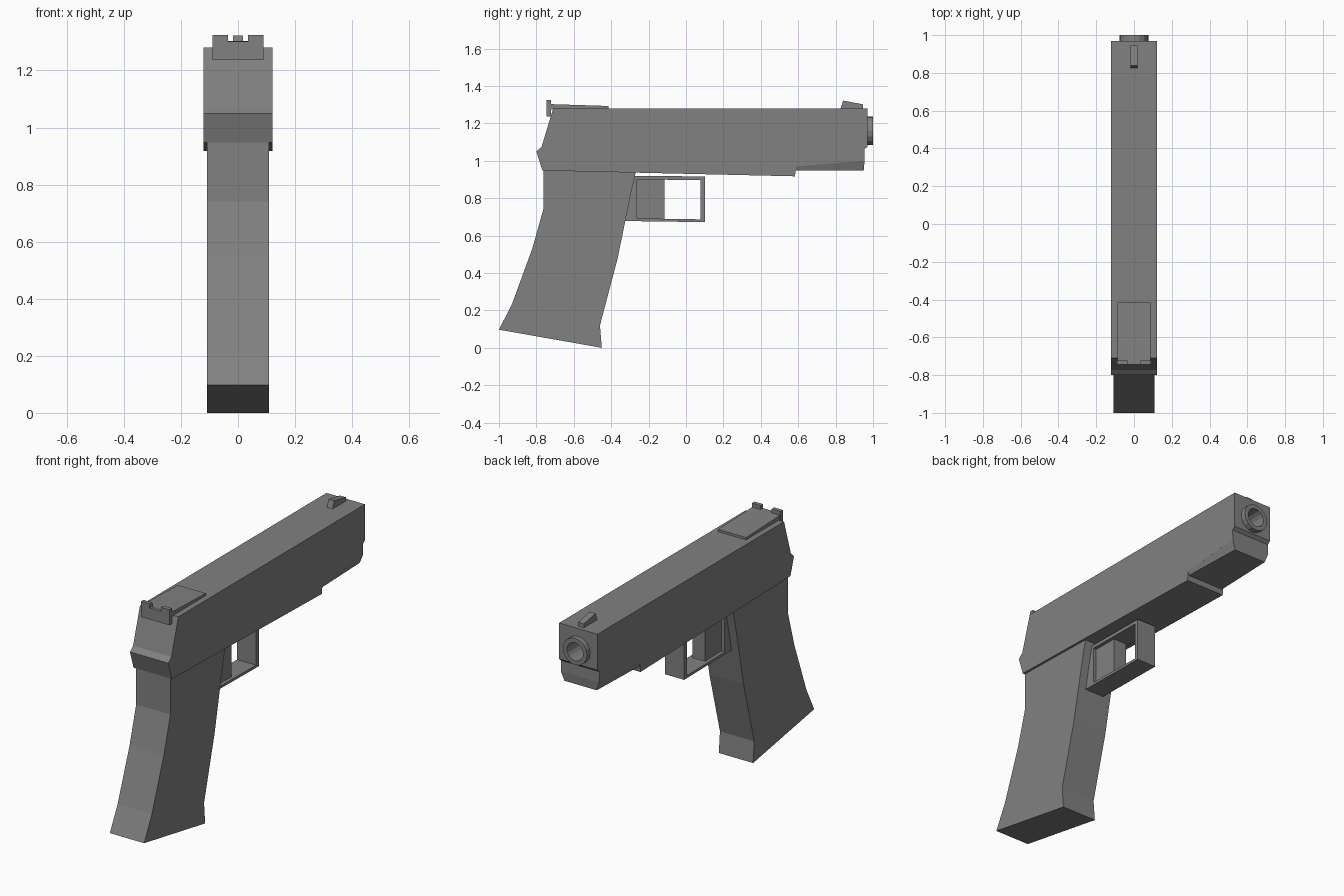
import bpy, bmesh
from math import cos, sin, pi

if "Cube" in bpy.data.objects:
    bpy.data.objects.remove(bpy.data.objects["Cube"])

dark = bpy.data.materials.new("dark_grey")
dark.diffuse_color = (0.22, 0.22, 0.22, 1)
dark.use_nodes = True
dark.node_tree.nodes["Principled BSDF"].inputs["Base Color"].default_value = dark.diffuse_color


def finish(bm, name):
    bmesh.ops.recalc_face_normals(bm, faces=bm.faces)
    mesh = bpy.data.meshes.new(name)
    bm.to_mesh(mesh)
    bm.free()
    mesh.materials.append(dark)
    obj = bpy.data.objects.new(name, mesh)
    bpy.context.collection.objects.link(obj)
    return obj


def prism(name, profile, half):
    """Side profile of (y, z) points, spanning -half..half; half may be per point."""
    bm = bmesh.new()
    halves = half if isinstance(half, list) else [half] * len(profile)
    left = [bm.verts.new((-h, y, z)) for (y, z), h in zip(profile, halves)]
    right = [bm.verts.new((h, y, z)) for (y, z), h in zip(profile, halves)]
    bm.faces.new(left)
    bm.faces.new(right[::-1])
    n = len(profile)
    for i in range(n):
        j = (i + 1) % n
        bm.faces.new((left[i], left[j], right[j], right[i]))
    return finish(bm, name)


def rings(name, loops):
    """Skin a closed chain of equally sized vertex loops."""
    bm = bmesh.new()
    vs = [[bm.verts.new(p) for p in loop] for loop in loops]
    n = len(vs[0])
    for a, b in zip(vs, vs[1:] + vs[:1]):
        for i in range(n):
            j = (i + 1) % n
            bm.faces.new((a[i], a[j], b[j], b[i]))
    return finish(bm, name)


def circle(r, y, n=16):
    return [(r * cos(2 * pi * i / n), y, 1.16 + r * sin(2 * pi * i / n)) for i in range(n)]


# Main upper body
body = prism("upper_body", [
    (-0.71, 1.28), (0.97, 1.28), (0.97, 1.075), (0.953, 1.06), (0.955, 1.0),
    (0.588, 0.97), (0.583, 0.917), (-0.768, 0.948), (-0.80, 1.05), (-0.772, 1.075)], 0.121)

# Tapered block under the front end
prism("front_underside", [(0.955, 1.0), (0.585, 0.97), (0.585, 0.948), (0.95, 0.948)],
      [0.121, 0.121, 0.114, 0.102])

# Handle
prism("grip", [
    (-0.763, 0.952), (-0.763, 0.74), (-0.822, 0.53), (-0.93, 0.235), (-1.0, 0.097),
    (-0.45, 0.0), (-0.46, 0.12), (-0.365, 0.48), (-0.30, 0.80), (-0.268, 0.942)], 0.108)

# Guard frame with a through opening
outer = [(-0.275, 0.92), (0.102, 0.916), (0.102, 0.672), (-0.33, 0.678)]
inner = [(-0.262, 0.90), (0.078, 0.897), (0.078, 0.687), (-0.262, 0.692)]
rings("trigger_guard", [[(x, y, z) for y, z in loop] for x, loop in
                        ((-0.06, outer), (0.06, outer), (0.06, inner), (-0.06, inner))])

# Trigger block
prism("trigger", [(-0.27, 0.905), (-0.115, 0.905), (-0.115, 0.685), (-0.27, 0.685)], 0.04)

# Barrel tip with a hollow bore sunk into the body
rings("barrel", [circle(0.076, 1.0), circle(0.076, 0.95),
                 circle(0.05, 0.80), circle(0.052, 1.0)])
bpy.ops.mesh.primitive_cylinder_add(vertices=16, radius=0.052, depth=0.3,
                                    location=(0, 0.95, 1.16), rotation=(pi / 2, 0, 0))
cutter = bpy.context.object
cutter.name = "bore_cutter"
cutter.data.materials.append(dark)
cutter.hide_render = True
cutter.hide_set(True)
cut = body.modifiers.new("bore", 'BOOLEAN')
cut.object = cutter
cut.operation = 'DIFFERENCE'
cut.solver = 'EXACT'

# Top plate and front sight
prism("sight_plate", [(-0.73, 1.275), (-0.73, 1.303), (-0.415, 1.293), (-0.415, 1.275)], 0.088)
prism("front_sight", [(0.825, 1.275), (0.84, 1.322), (0.945, 1.302), (0.945, 1.275)], 0.018)

# Notched rear sight, drawn from behind and extruded along y
half = [(0.09, 1.237), (0.09, 1.325), (0.035, 1.325), (0.035, 1.302)]
outline = half + [(-x, z) for x, z in reversed(half)]
rear = bmesh.new()
near, far = ([rear.verts.new((x, y, z)) for x, z in outline] for y in (-0.745, -0.722))
rear.faces.new(near)
rear.faces.new(far[::-1])
for i in range(len(near)):
    rear.faces.new((near[i - 1], near[i], far[i], far[i - 1]))
finish(rear, "rear_sight")
